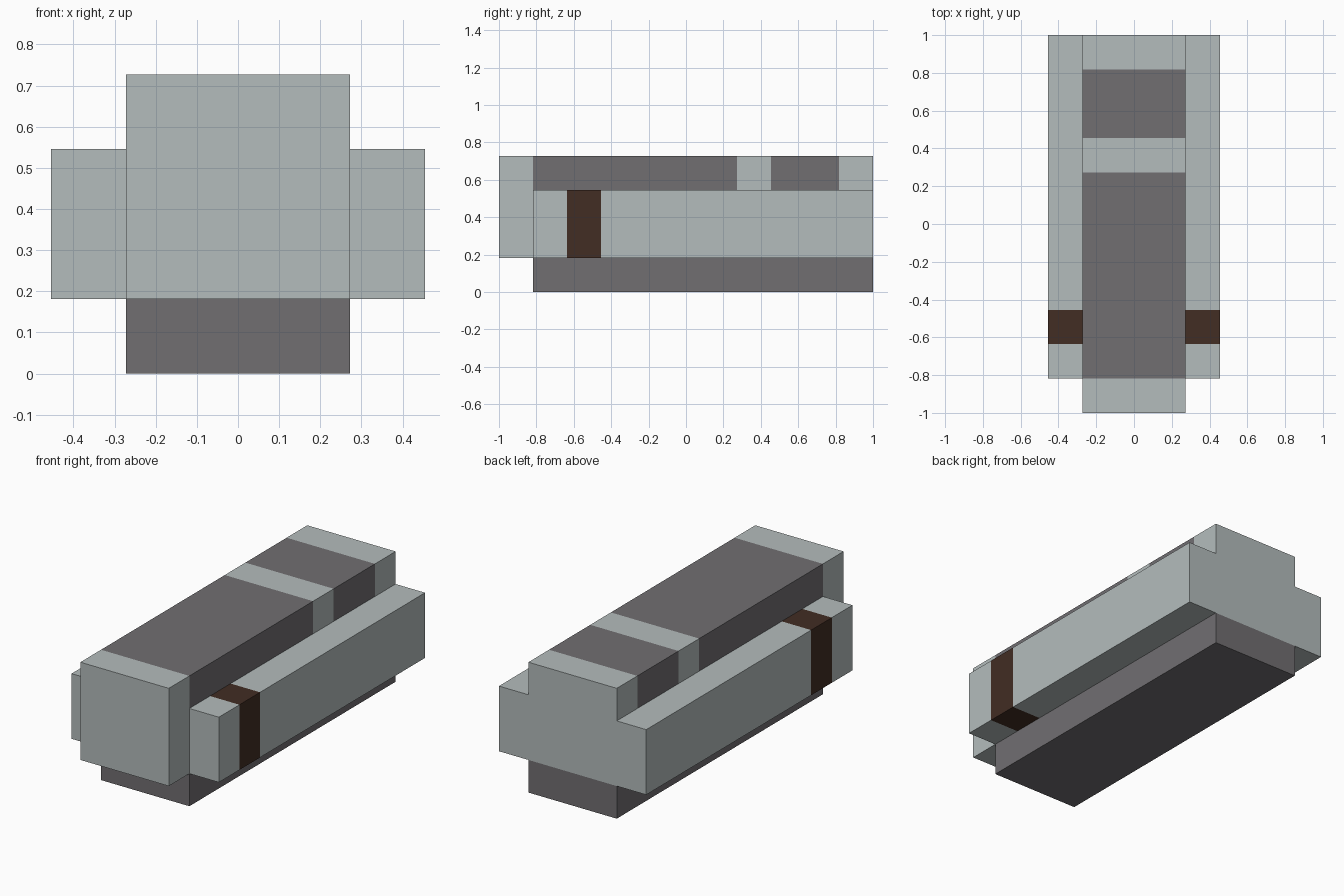
import bpy
import bmesh
from mathutils import Vector

U = 2 / 11  # the model follows a block grid, eleven blocks long

cube = bpy.data.objects.get("Cube")
if cube:
    bpy.data.objects.remove(cube, do_unlink=True)


def material(name, rgb):
    mat = bpy.data.materials.new(name)
    mat.use_nodes = True
    mat.diffuse_color = (*rgb, 1)
    mat.node_tree.nodes["Principled BSDF"].inputs["Base Color"].default_value = (*rgb, 1)
    return mat


LIGHT = material("pale grey", (0.456, 0.503, 0.503))
DARK = material("dark grey", (0.165, 0.158, 0.167))
BROWN = material("dark brown", (0.054, 0.026, 0.017))


def bar(name, low, high, base, accent=None, bands=()):
    """Box between two grid corners, with accent bands cut along y."""
    low, high = Vector(low) * U, Vector(high) * U
    bm = bmesh.new()
    bmesh.ops.create_cube(bm, size=1)
    for v in bm.verts:
        v.co = (low + high) / 2 + v.co * (high - low)
    for y in (edge for band in bands for edge in band):
        bmesh.ops.bisect_plane(bm, geom=bm.verts[:] + bm.edges[:] + bm.faces[:],
                               plane_co=(0, y * U, 0), plane_no=(0, 1, 0))
    for f in bm.faces:
        y = f.calc_center_median().y / U
        f.material_index = int(any(a < y < b for a, b in bands))
    mesh = bpy.data.meshes.new(name)
    bm.to_mesh(mesh)
    bm.free()
    mesh.materials.append(base)
    if accent:
        mesh.materials.append(accent)
    obj = bpy.data.objects.new(name, mesh)
    bpy.context.collection.objects.link(obj)
    return obj


# Lower slab, set back from the front
bar("base", (-1.5, -4.5, 0), (1.5, 5.5, 1), DARK)

# Long central body with two dark panels
bar("body", (-1.5, -5.5, 1), (1.5, 5.5, 4), LIGHT, DARK, [(-4.5, 1.5), (2.5, 4.5)])

# Side rails with a brown band near the front
for side, x in (("right", -2.5), ("left", 1.5)):
    bar(side + "_rail", (x, -4.5, 1), (x + 1, 5.5, 3), LIGHT, BROWN, [(-3.5, -2.5)])
